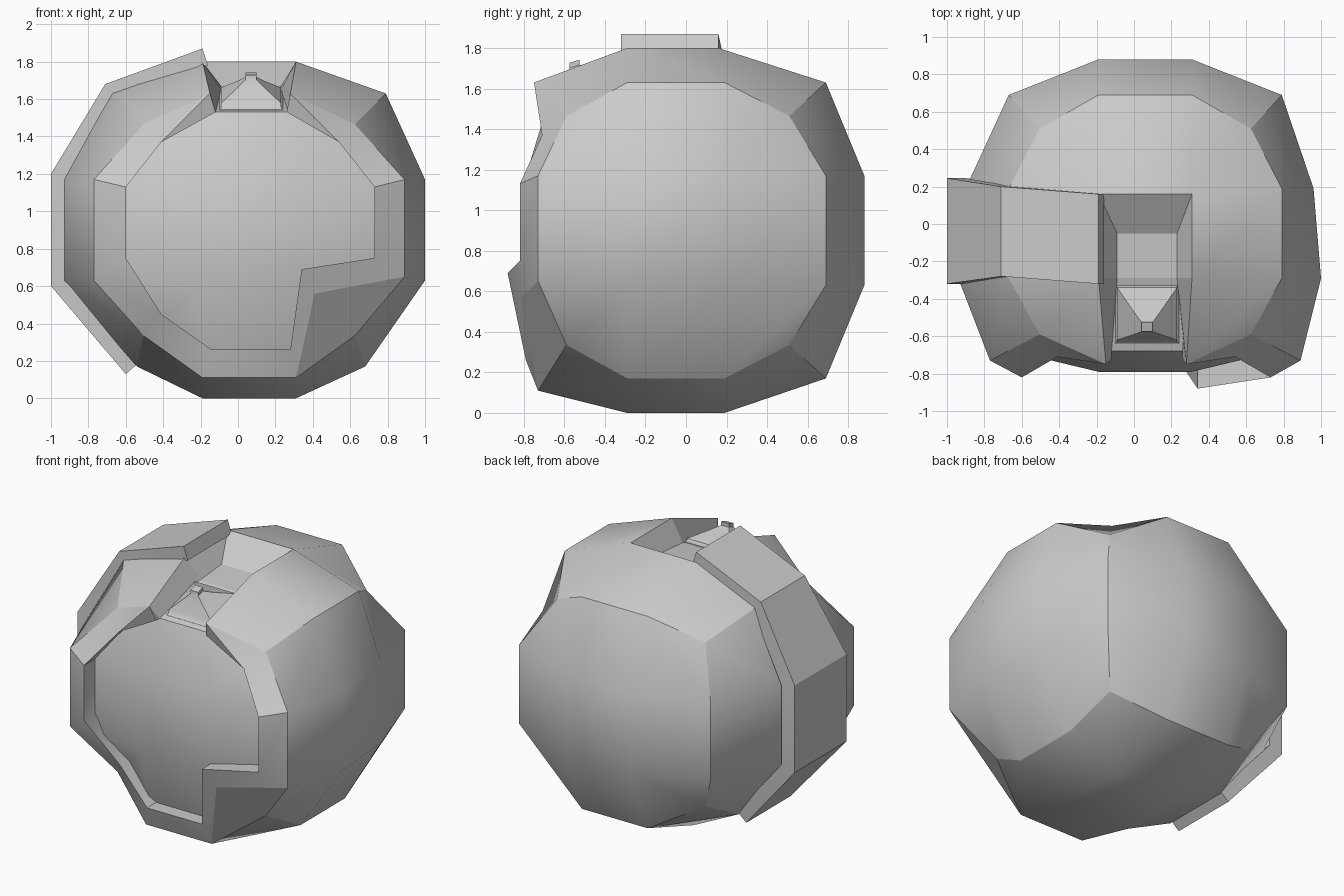
import bpy, bmesh, math
from itertools import product

if "Cube" in bpy.data.objects:
    bpy.data.objects.remove(bpy.data.objects["Cube"])


def finish(name, bm, angle=35):
    bmesh.ops.recalc_face_normals(bm, faces=bm.faces)
    me = bpy.data.meshes.new(name)
    bm.to_mesh(me)
    bm.free()
    ob = bpy.data.objects.new(name, me)
    bpy.context.collection.objects.link(ob)
    bpy.ops.object.select_all(action='DESELECT')
    ob.select_set(True)
    bpy.context.view_layer.objects.active = ob
    bpy.ops.object.shade_smooth_by_angle(angle=math.radians(angle))
    return ob


def loft(name, rows, angle=35):
    """Skin a list of equal cross-sections into a capped solid."""
    bm = bmesh.new()
    vs = [[bm.verts.new(p) for p in r] for r in rows]
    n = len(vs[0])
    for a, b in zip(vs, vs[1:]):
        for i in range(n):
            bm.faces.new((a[i], a[(i + 1) % n], b[(i + 1) % n], b[i]))
    bm.faces.new(vs[0])
    bm.faces.new(vs[-1])
    bmesh.ops.triangulate(bm, faces=bm.faces[:], quad_method='SHORT_EDGE')
    return finish(name, bm, angle)


# Rounded cube: three by three cells a side, pulled onto a ball
def shell_point(i, j, k):
    ext = [t in (0, 3) for t in (i, j, k)]
    n = sum(ext)
    sx, sy, sz = [-1 if t < 2 else 1 for t in (i, j, k)]
    if ext[0]:
        x = .03 + sx * (.97 if j < 2 else .93) if n == 1 else .06 + sx * (.73 if n == 2 else .565)
        if n == 2 and j == 0:
            x = .06 + sx * .83
        elif n == 2 and k == 0:
            x = .07 + sx * .61
    else:
        x = .06 + sx * .25
    if ext[1]:
        y = (-.79, -.73, -.59)[n - 1] if j == 0 else (.88, .69, .51)[n - 1]
    else:
        y = -.05 + sy * .24
    z = .9 + sz * ((.9, .73, .565)[n - 1] if ext[2] else .27)
    if j == 0 and k == 0 and n == 2:
        z = .11
    if (i, j, k) == (2, 0, 1):      # raised jaw corner
        x, y, z = .41, -.82, .56
    return x, y, z


bm = bmesh.new()
V = {}
for key in product(range(4), repeat=3):
    if any(t in (0, 3) for t in key) and key not in ((1, 0, 1), (1, 0, 2), (2, 0, 2)):
        V[key] = bm.verts.new(shell_point(*key))
V[1, 0, 3].co = (-.15, -.75, 1.63)
V[2, 0, 3].co = (.28, -.75, 1.63)
V[3, 0, 1].co.z = .65
for i in (1, 2):
    V[i, 2, 3].co.y = .16
for axis, end, a, b in product(range(3), (0, 3), range(3), range(3)):
    def at(u, v):
        key = [u, v]
        key.insert(axis, end)
        return tuple(key)
    slot = axis == 2 and end == 3 and a == 1 and b < 2
    opening = axis == 1 and end == 0 and (a, b) != (2, 0)
    if not (slot or opening):
        bm.faces.new([V[c] for c in (at(a, b), at(a + 1, b), at(a + 1, b + 1), at(a, b + 1))])

# Sunken crest channel running from the crown to the brow
floor = {}
for i, xs in ((1, (-.09, -.09, -.12)), (2, (.23, .23, .27))):
    for j, x, y, z in zip((2, 1, 0), xs, (-.05, -.29, -.68), (1.67, 1.65, 1.53)):
        floor[i, j] = bm.verts.new((x, y, z))
for j in (0, 1):
    for i in (1, 2):
        bm.faces.new((V[i, j, 3], V[i, j + 1, 3], floor[i, j + 1], floor[i, j]))
    bm.faces.new((floor[1, j], floor[2, j], floor[2, j + 1], floor[1, j + 1]))
bm.faces.new((V[1, 2, 3], V[2, 2, 3], floor[2, 2], floor[1, 2]))
outer_keys = [(1, 3), (0, 3), (0, 2), (0, 1), (0, 0), (1, 0), (2, 0),
              (2, 1), (3, 1), (3, 2), (3, 3), (2, 3)]
outer = [V[i, 0, k].co.copy() for i, k in outer_keys]

# Keep the cube edges and channel edges crisp, everything else smooth
ridge = {v for key, v in V.items() if sum(t in (0, 3) for t in key) > 1}
sunk = set(floor.values())
for e in bm.edges:
    if all(v in ridge for v in e.verts) or any(f for f in e.link_faces if sunk & set(f.verts)):
        e.smooth = False
finish("helmet_shell", bm, 60)

# Domed visor set behind the rim
bm = bmesh.new()
G = {}
for i, k in product(range(4), repeat=2):
    n = (i in (0, 3)) + (k in (0, 3))
    sx, sz = (-1 if i < 2 else 1), (-1 if k < 2 else 1)
    x = .06 + sx * ((0, .71, .54)[n] if i in (0, 3) else .25)
    z = .9 + sz * ((0, .68, .53)[n] if k in (0, 3) else .27)
    if k == 3 and n == 1:
        x, z = .075 + sx * .2, 1.53
    G[i, k] = bm.verts.new((x, (-.79, -.68, -.54)[n], z))
for i, k in product(range(3), repeat=2):
    bm.faces.new((G[i, k], G[i + 1, k], G[i + 1, k + 1], G[i, k + 1]))
finish("visor", bm)

# Bevelled rim around the visor, stepping round the jaw corner
inner = [(-.12, -.72, 1.53), (-.41, -.71, 1.37), (-.6, -.82, 1.13), (-.6, -.82, .75),
         (-.41, -.70, .45), (-.14, -.79, .26), (.28, -.79, .26), (.34, -.88, .69),
         (.73, -.82, .75), (.73, -.82, 1.13), (.54, -.71, 1.37), (.26, -.72, 1.53)]
loft("visor_rim", [[o, p, (p[0], p[1] + .12, p[2])] for o, p in zip(outer, inner)])

# Raised band wrapping the left side
top = [(-.19, 1.87), (-.71, 1.68), (-1, 1.2), (-1, .6), (-.6, .13)]
base = [(-.16, 1.78), (-.65, 1.61), (-.9, 1.17), (-.9, .63), (-.53, .19)]
width = [(-.32, .16), (-.28, .2), (-.32, .245), (-.32, .245), (-.28, .2)]
loft("side_band", [[(t[0], w[0], t[1]), (t[0], w[1], t[1]), (b[0], w[1], b[1]), (b[0], w[0], b[1])]
                   for t, b, w in zip(top, base, width)], angle=20)

# Small lamp in the channel: stepped base with a concave peak
steps = [(.17, .155, -.485, 1.53), (.17, .155, -.485, 1.59), (.16, .15, -.48, 1.60),
         (.16, .14, -.48, 1.62), (.07, .06, -.53, 1.68), (.03, .025, -.55, 1.71), (.03, .025, -.55, 1.735)]
tilt = .3
loft("crest_lamp", [[(.07 + sx * hx, y + sy * hy, z + tilt * sy * hy)
                     for sx, sy in ((-1, -1), (1, -1), (1, 1), (-1, 1))]
                    for hx, hy, y, z in steps], angle=25)
